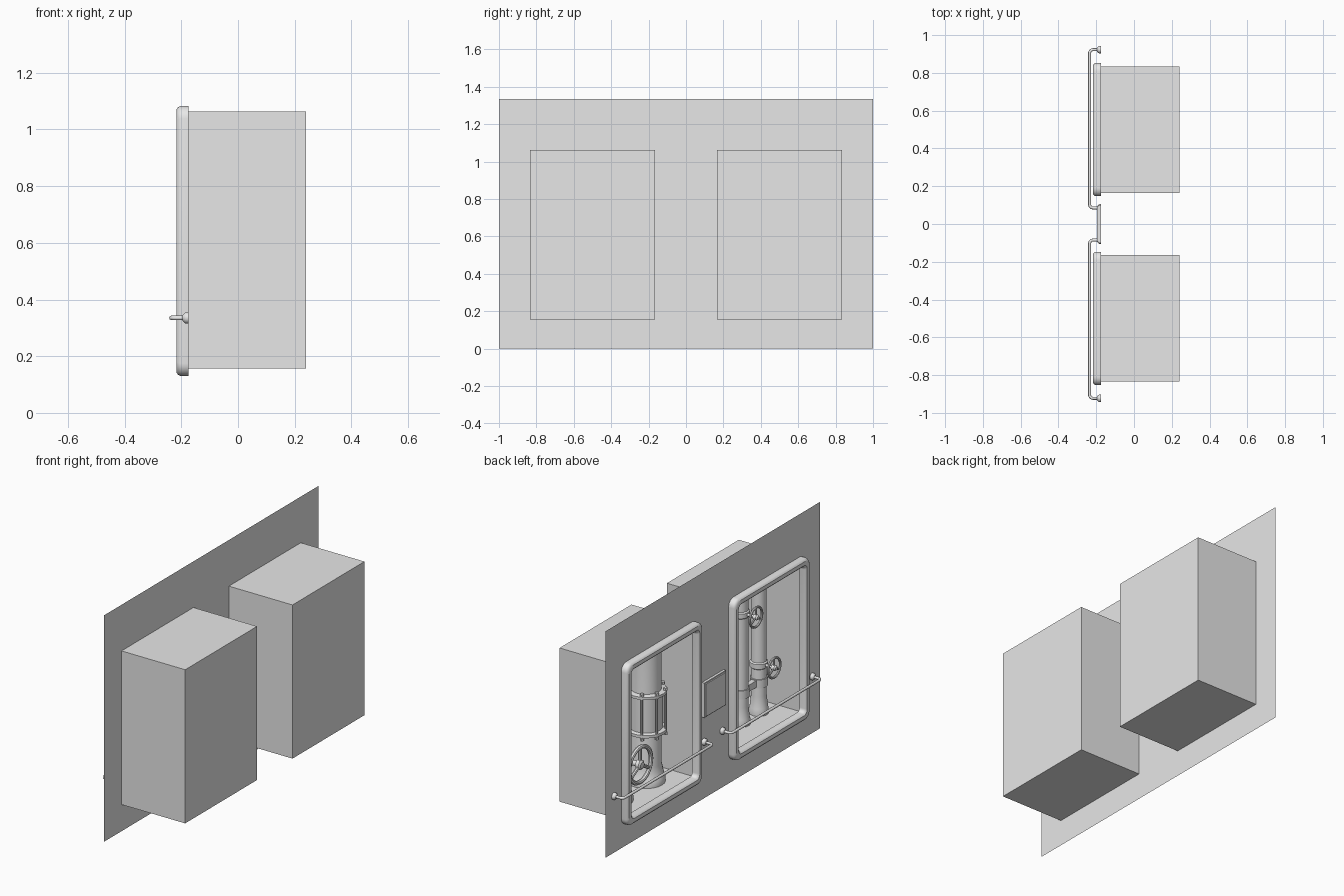
import bpy, bmesh, math
from mathutils import Matrix, Vector

cube = bpy.data.objects.get("Cube")
if cube:
    bpy.data.objects.remove(cube)

grey = bpy.data.materials.new("light grey")
grey.use_nodes = True
grey.diffuse_color = (0.8, 0.8, 0.8, 1)
grey.node_tree.nodes["Principled BSDF"].inputs["Base Color"].default_value = (0.8, 0.8, 0.8, 1)

WALL, BACK = -0.175, 0.24          # wall plane and niche back
FLOOR, CEIL = 0.157, 1.063         # niche height
PIPE_X = 0.015


def finish(name, bm, smooth=True):
    mesh = bpy.data.meshes.new(name)
    bm.to_mesh(mesh)
    bm.free()
    mesh.materials.append(grey)
    ob = bpy.data.objects.new(name, mesh)
    bpy.context.collection.objects.link(ob)
    if smooth:
        bpy.ops.object.select_all(action='DESELECT')
        ob.select_set(True)
        bpy.context.view_layer.objects.active = ob
        bpy.ops.object.shade_smooth_by_angle(angle=math.radians(35))
    return ob


def loft(bm, rings, caps=False):
    loops = [[bm.verts.new(p) for p in ring] for ring in rings]
    n = len(loops[0])
    for a, b in zip(loops, loops[1:]):
        for i in range(n):
            j = (i + 1) % n
            bm.faces.new((a[i], a[j], b[j], b[i]))
    if caps:
        bm.faces.new(loops[0][::-1])
        bm.faces.new(loops[-1])


def lathe(bm, origin, axis, profile, sides=24):
    """Revolve (radius, distance) pairs about an axis."""
    rot = Vector(axis).to_track_quat('Z', 'Y')
    rings = []
    for r, h in profile:
        angles = [2 * math.pi * i / sides for i in range(sides)]
        rings.append([Vector(origin) + rot @ Vector((r * math.cos(a), r * math.sin(a), h)) for a in angles])
    loft(bm, rings, True)


def rod(bm, a, b, r, sides=10):
    a, b = Vector(a), Vector(b)
    lathe(bm, a, b - a, [(r, 0), (r, (b - a).length)], sides)


def block(bm, lo, hi):
    lo, hi = Vector(lo), Vector(hi)
    size = Matrix.Diagonal((*(hi - lo), 1))
    return bmesh.ops.create_cube(bm, size=1, matrix=Matrix.Translation((lo + hi) / 2) @ size)


# Wall sheet with two openings
bm = bmesh.new()
ys, zs = (-1, -0.835, -0.165, 0.165, 0.835, 1), (0, FLOOR, CEIL, 1.335)
for i in range(5):
    for k in range(3):
        if k == 1 and i in (1, 3):
            continue
        quad = [(ys[i], zs[k]), (ys[i], zs[k + 1]), (ys[i + 1], zs[k + 1]), (ys[i + 1], zs[k])]
        bm.faces.new([bm.verts.new((WALL, y, z)) for y, z in quad])
bmesh.ops.remove_doubles(bm, verts=bm.verts, dist=0.0001)
bmesh.ops.dissolve_limit(bm, angle_limit=0.01, verts=bm.verts, edges=bm.edges)
finish("wall", bm, False)


def rounded_rect(x, cy, inset):
    """Rounded rectangle loop facing along x."""
    hy, hz, r = 0.353 - inset, 0.4765 - inset, max(0.045 - inset * 0.5, 0.01)
    pts = []
    for q, (sy, sz) in enumerate(((1, 1), (-1, 1), (-1, -1), (1, -1))):
        for s in range(7):
            a = (q + s / 6) * math.pi / 2
            pts.append((x, cy + sy * (hy - r) + r * math.cos(a),
                        0.6065 + sz * (hz - r) + r * math.sin(a)))
    return pts


for side, tag in ((1, "left"), (-1, "right")):
    cy = 0.5 * side

    # Niche box, open towards the wall
    bm = bmesh.new()
    block(bm, (WALL, cy - 0.335, FLOOR), (BACK, cy + 0.335, CEIL))
    front = [f for f in bm.faces if f.normal.x < -0.9]
    bmesh.ops.delete(bm, geom=front, context='FACES_ONLY')
    finish(tag + "_niche", bm, False)

    # Raised frame round the opening
    bm = bmesh.new()
    section = ((0, WALL), (0, -0.203), (0.004, -0.211), (0.012, -0.217),
               (0.034, -0.217), (0.042, -0.21), (0.045, -0.2), (0.045, WALL))
    loft(bm, [rounded_rect(x, cy, inset) for inset, x in section])
    bmesh.ops.recalc_face_normals(bm, faces=bm.faces)
    finish(tag + "_frame", bm)

    # Guard rail with bent ends
    curve = bpy.data.curves.new(tag + "_rail", 'CURVE')
    curve.dimensions = '3D'
    curve.bevel_depth, curve.bevel_resolution = 0.008, 2
    curve.use_fill_caps = True
    path = [(WALL, 0.085)]
    for s in range(5):
        a = s / 4 * math.pi / 2
        path.append((-0.217 - 0.018 * math.sin(a), 0.103 - 0.018 * math.cos(a)))
    path += [(x, 1.008 - y) for x, y in reversed(path)]
    spline = curve.splines.new('POLY')
    spline.points.add(len(path) - 1)
    for p, (x, y) in zip(spline.points, path):
        p.co = (x, y * side, 0.335, 1)
    rail = bpy.data.objects.new(tag + "_rail", curve)
    curve.materials.append(grey)
    bpy.context.collection.objects.link(rail)

    # Rail mounting flanges
    bm = bmesh.new()
    for y in (0.085, 0.923):
        lathe(bm, (WALL, y * side, 0.335), (-1, 0, 0),
              [(0.02, 0), (0.02, 0.009), (0.017, 0.014), (0.011, 0.02)], 16)
    finish(tag + "_rail_flanges", bm)

# Wall plate between the niches
bm = bmesh.new()
block(bm, (-0.197, -0.1, 0.485), (WALL, 0.1, 0.69))
bmesh.ops.bevel(bm, geom=[e for e in bm.edges if all(v.co.x < -0.19 for v in e.verts)],
                offset=0.007, segments=2, affect='EDGES')
finish("wall_plate", bm)


def pipe(name, y, r):
    """Upright pipe with a flared foot."""
    bm = bmesh.new()
    foot = [(r * 1.25, 0), (r * 1.25, 0.03), (r * 1.18, 0.04), (r, 0.11)]
    lathe(bm, (PIPE_X, y, FLOOR), (0, 0, 1), foot + [(r, CEIL - FLOOR)])
    finish(name, bm)


def valve(name, y, z, r, pipe_r, reach):
    """Collar, stem and three-spoke handwheel in front of a pipe."""
    bm = bmesh.new()
    collar = pipe_r * 1.18
    lathe(bm, (PIPE_X, y, z - 0.02), (0, 0, 1),
          [(pipe_r, 0), (collar, 0.006), (collar, 0.034), (pipe_r, 0.04)])
    x = PIPE_X - reach
    rod(bm, (PIPE_X, y, z), (x - 0.012, y, z), r * 0.13, 12)
    lathe(bm, (x + 0.012, y, z), (-1, 0, 0), [(r * 0.25, 0), (r * 0.25, 0.02), (r * 0.16, 0.028)], 14)
    tube, steps = r * 0.11, 32
    rings = []
    for i in range(8):
        b = 2 * math.pi * i / 8
        rad = r - tube + tube * math.cos(b)
        rings.append([(x + tube * math.sin(b), y + rad * math.cos(2 * math.pi * s / steps),
                       z + rad * math.sin(2 * math.pi * s / steps)) for s in range(steps)])
    loft(bm, rings + rings[:1])
    for k in range(3):
        a = math.pi / 2 + k * 2 * math.pi / 3
        rod(bm, (x, y, z), (x, y + (r - tube) * math.cos(a), z + (r - tube) * math.sin(a)), tube * 0.8, 8)
    bmesh.ops.remove_doubles(bm, verts=bm.verts, dist=0.00005)
    bmesh.ops.recalc_face_normals(bm, faces=bm.faces)
    finish(name, bm)


# Large pipes with a bolted coupling and handwheel
pipe("large_pipe_inner", 0.35, 0.083)
pipe("large_pipe_outer", 0.65, 0.083)
valve("large_valve", 0.65, 0.41, 0.115, 0.083, 0.17)

bm = bmesh.new()
for z in (0.465, 0.69):
    lathe(bm, (PIPE_X, 0.35, z - 0.012), (0, 0, 1),
          [(0.1, 0), (0.112, 0.004), (0.112, 0.02), (0.1, 0.024)], 28)
lathe(bm, (PIPE_X, 0.35, 0.465), (0, 0, 1), [(0.09, 0), (0.09, 0.225)])
for k in range(8):
    a = (k + 0.5) * math.pi / 4
    x, y = PIPE_X + 0.106 * math.cos(a), 0.35 + 0.106 * math.sin(a)
    rod(bm, (x, y, 0.44), (x, y, 0.715), 0.007, 8)
    for z in (0.44, 0.702):
        rod(bm, (x, y, z), (x, y, z + 0.013), 0.012, 6)
finish("pipe_coupling", bm)

# Small pipes, valves and the bracket that ties them
for n, y in enumerate((-0.7, -0.53, -0.36)):
    pipe("small_pipe_%d" % (n + 1), y, 0.042)
valve("lower_valve", -0.7, 0.447, 0.064, 0.042, 0.1)
valve("upper_valve", -0.53, 0.81, 0.064, 0.042, 0.1)

bm = bmesh.new()
block(bm, (PIPE_X - 0.015, -0.7, 0.325), (PIPE_X + 0.015, -0.36, 0.365))
for y in (-0.7, -0.53, -0.36):
    rod(bm, (PIPE_X, y, 0.32), (PIPE_X, y, 0.37), 0.048, 24)
finish("pipe_bracket", bm)
